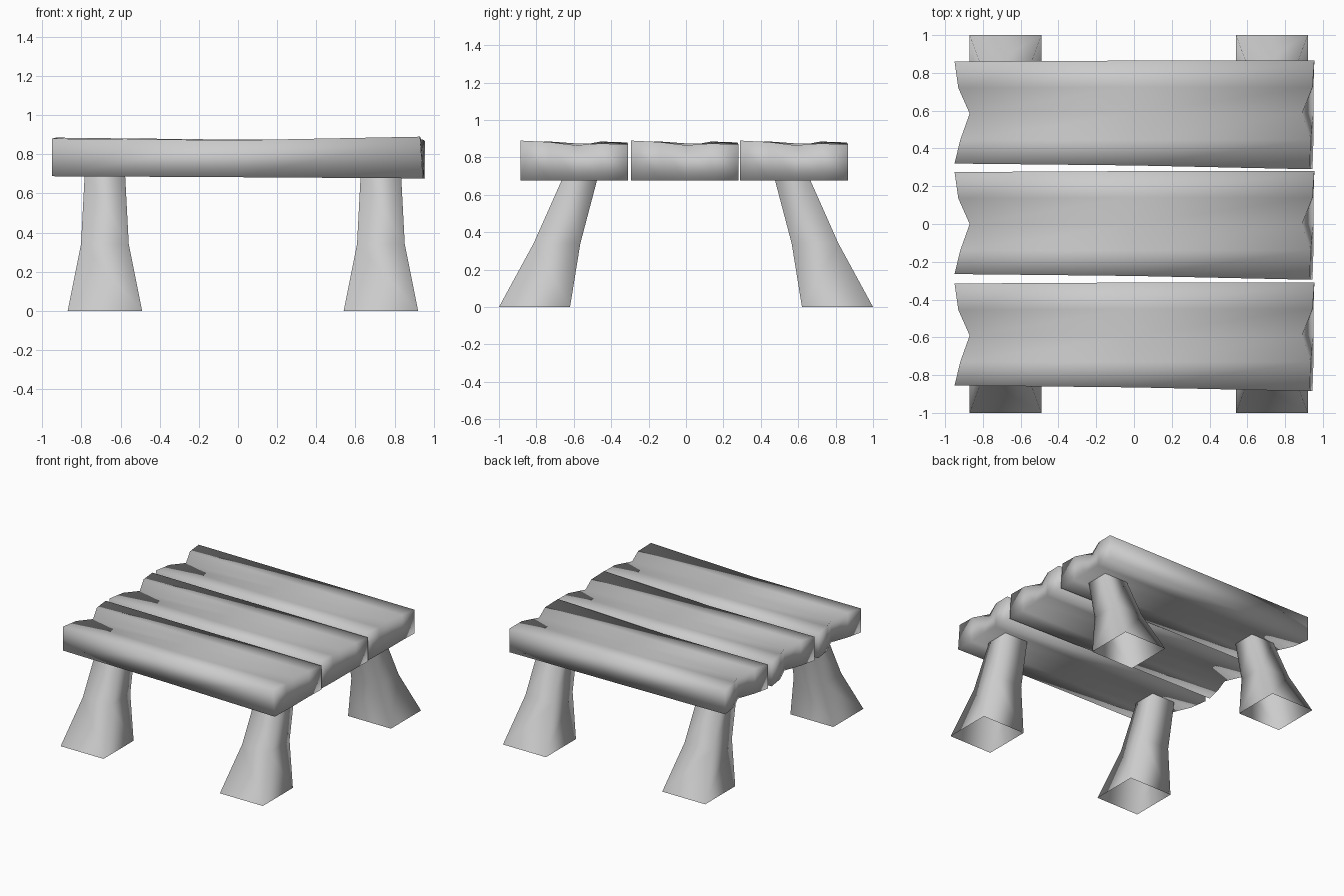
import bpy, bmesh

if "Cube" in bpy.data.objects:
    bpy.data.objects.remove(bpy.data.objects["Cube"])


def finish(name, bm):
    bmesh.ops.recalc_face_normals(bm, faces=bm.faces)
    for f in bm.faces:
        f.smooth = True
    me = bpy.data.meshes.new(name)
    bm.to_mesh(me)
    bm.free()
    bpy.context.collection.objects.link(bpy.data.objects.new(name, me))


# Plank stations from left to right; points run front to back: (x, y, z)
LEFT = [(-.95, -.265, .88), (-.92, -.14, .885), (-.87, 0, .86), (-.93, .135, .885), (-.95, .275, .88)]
MIDDLE = [(0, -.275, .872), (0, -.14, .875), (0, 0, .875), (0, .14, .875), (0, .28, .872)]
RIGHT = [(.93, -.295, .89), (.935, -.14, .882), (.89, 0, .865), (.945, .14, .875), (.955, .28, .868)]
# Bottom x at each end: left is notched right through, right is nearly straight
LEFT_BOTTOM = [p[0] for p in LEFT]
RIGHT_BOTTOM = [.945, .95, .95, .95, .955]


def plank(name, cy):
    bm = bmesh.new()
    rings = []
    for top, bx, bz in ((LEFT, LEFT_BOTTOM, .688), (MIDDLE, [0] * 5, .683), (RIGHT, RIGHT_BOTTOM, .677)):
        t = [bm.verts.new((x, y + cy, z)) for x, y, z in top]
        b = [bm.verts.new((x, p[1] + cy, bz)) for x, p in zip(bx, top)]
        rings.append((t, b))
    # top, underside and long sides
    for (t0, b0), (t1, b1) in zip(rings, rings[1:]):
        loop0, loop1 = t0 + b0[::-1], t1 + b1[::-1]
        for i in range(10):
            j = (i + 1) % 10
            bm.faces.new((loop0[i], loop0[j], loop1[j], loop1[i]))
    # split ends
    for t, b in (rings[0], rings[-1]):
        for i in range(4):
            bm.faces.new((t[i], t[i + 1], b[i + 1], b[i]))
    finish(name, bm)


for name, cy in (("front_plank", -.59), ("middle_plank", 0), ("back_plank", .585)):
    plank(name, cy)


# Splayed square legs, open at the foot: (z, half width in x, inner y, outer y)
LEG = [(0, .19, .62, 1.0), (.34, .122, .565, .815), (.70, .103, .47, .655)]


def leg(name, cx, sy):
    bm = bmesh.new()
    rings = [[bm.verts.new((cx + sx * w, sy * y, z)) for sx, y in ((-1, yi), (1, yi), (1, yo), (-1, yo))]
             for z, w, yi, yo in LEG]
    for a, b in zip(rings, rings[1:]):
        for i in range(4):
            j = (i + 1) % 4
            bm.faces.new((a[i], a[j], b[j], b[i]))
    finish(name, bm)


for side, cx in (("left", -.68), ("right", .73)):
    for end, sy in (("front", -1), ("back", 1)):
        leg(f"{end}_{side}_leg", cx, sy)
